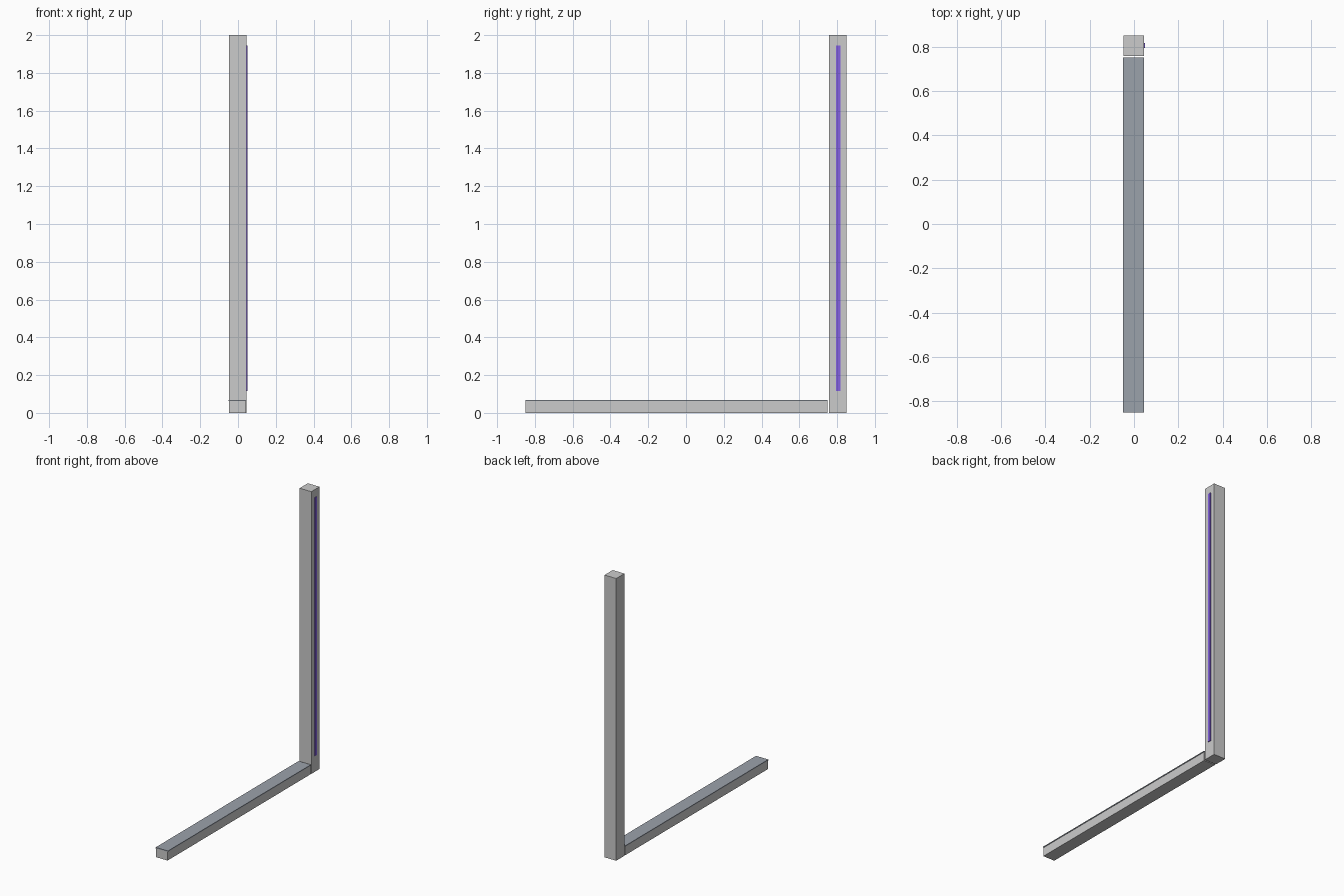
import bpy

if "Cube" in bpy.data.objects:
    bpy.data.objects.remove(bpy.data.objects["Cube"])


def box(name, x, y, z, mat=None):
    """Axis-aligned box from (min, max) ranges."""
    bpy.ops.mesh.primitive_cube_add(
        size=1, location=[(a + b) / 2 for a, b in (x, y, z)])
    ob = bpy.context.object
    ob.name = name
    ob.scale = [b - a for a, b in (x, y, z)]
    bpy.ops.object.transform_apply(location=False, rotation=False, scale=True)
    if mat:
        ob.data.materials.append(mat)
    return ob


def colour(name, rgb):
    mat = bpy.data.materials.new(name)
    mat.diffuse_color = (*rgb, 1)
    mat.use_nodes = True
    mat.node_tree.nodes["Principled BSDF"].inputs["Base Color"].default_value = mat.diffuse_color
    return mat


slate = colour("slate_grey", (0.33, 0.36, 0.41))
violet = colour("violet", (0.23, 0.12, 0.75))

# Upright post at the back
box("post", (-0.048, 0.044), (0.758, 0.85), (0, 2))
# Thin glowing strip on the right face of the post
box("light_strip", (0.043, 0.049), (0.793, 0.817), (0.115, 1.945), violet)
# Low beam running forward from the post, with a thin overhanging cover
box("floor_beam", (-0.047, 0.043), (-0.85, 0.75), (0, 0.062))
box("beam_cover", (-0.05, 0.046), (-0.85, 0.75), (0.062, 0.069), slate)
